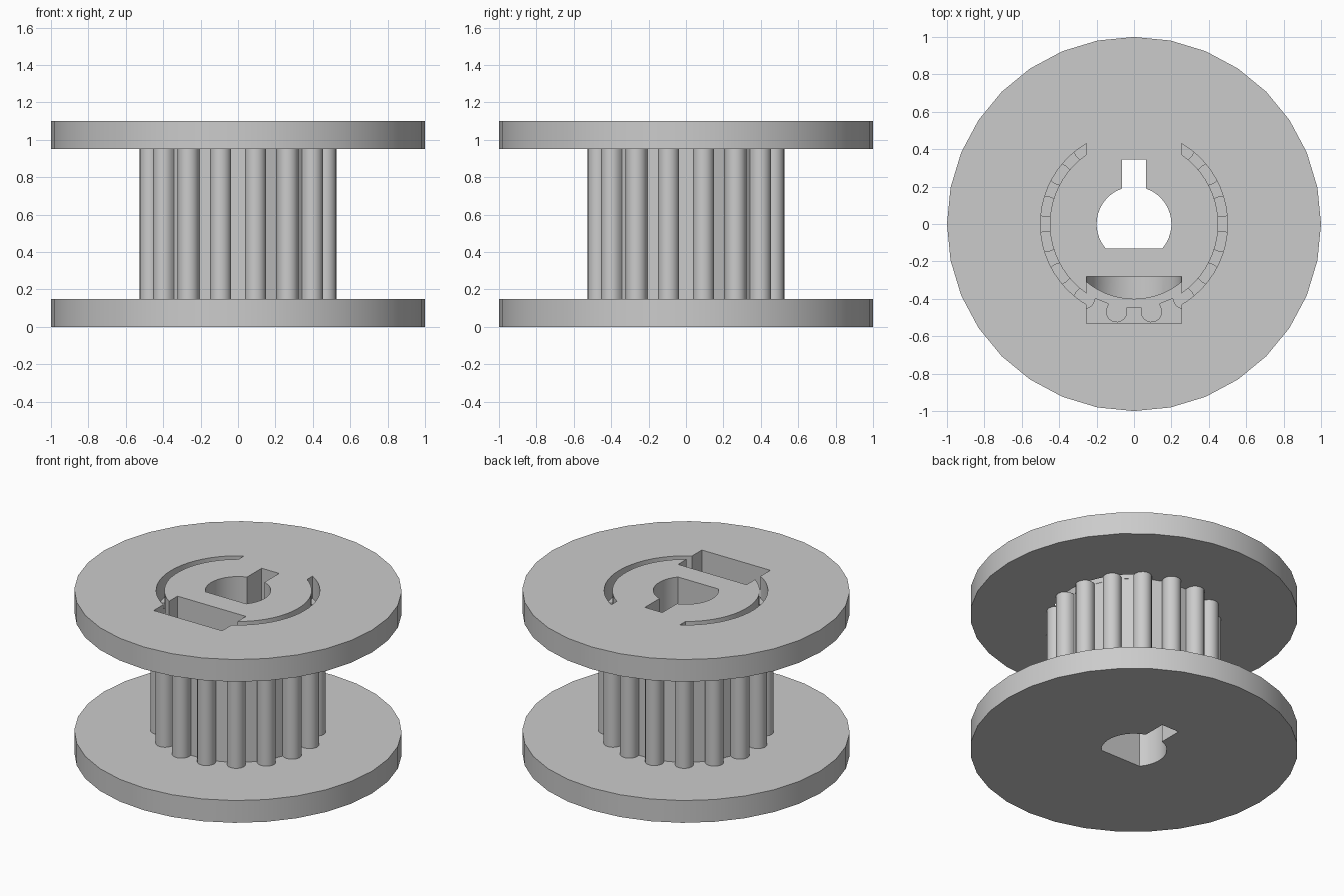
import bpy
import bmesh
from math import sin, cos, acos, asin, pi, radians

cube = bpy.data.objects.get("Cube")
if cube:
    bpy.data.objects.remove(cube, do_unlink=True)

TEETH = 16
LOW, HIGH, TOP = 0.15, 0.95, 1.1     # flange and drum heights

grey = bpy.data.materials.new("plain grey")
grey.use_nodes = True
grey.diffuse_color = (0.6, 0.6, 0.6, 1)
grey.node_tree.nodes["Principled BSDF"].inputs["Base Color"].default_value = (0.6, 0.6, 0.6, 1)


def arc(radius, start, end, steps, cx=0, cy=0):
    """Points along a circular arc, both ends included."""
    angles = [start + (end - start) * i / steps for i in range(steps + 1)]
    return [(cx + radius * cos(a), cy + radius * sin(a)) for a in angles]


def circle(radius, sides):
    return arc(radius, 0, 2 * pi, sides)[:-1]


def prism(name, points, lo, hi, along_y=False):
    """Extrude a closed outline along z, or along y for an x-z outline."""
    bm = bmesh.new()
    place = (lambda u, v: (u, lo, v)) if along_y else (lambda u, v: (u, v, lo))
    face = bm.faces.new([bm.verts.new(place(u, v)) for u, v in points])
    extruded = bmesh.ops.extrude_face_region(bm, geom=[face])["geom"]
    verts = [g for g in extruded if isinstance(g, bmesh.types.BMVert)]
    depth = hi - lo
    bmesh.ops.translate(bm, verts=verts, vec=(0, depth, 0) if along_y else (0, 0, depth))
    bmesh.ops.recalc_face_normals(bm, faces=bm.faces)
    mesh = bpy.data.meshes.new(name)
    bm.to_mesh(mesh)
    bm.free()
    mesh.materials.append(grey)
    obj = bpy.data.objects.new(name, mesh)
    bpy.context.collection.objects.link(obj)
    return obj


def combine(obj, other, operation="DIFFERENCE"):
    """Apply a boolean with a helper object."""
    other.hide_render = True
    mod = obj.modifiers.new("cut", "BOOLEAN")
    mod.operation = operation
    mod.solver = "EXACT"
    mod.object = other
    bpy.context.view_layer.objects.active = obj
    bpy.ops.object.modifier_apply(modifier=mod.name)


# Toothed drum outline: rounded lobes with flat valleys
drum_outline = []
for i in range(TEETH):
    turn = (i + 0.5) * 2 * pi / TEETH
    lobe = [(0.05, 0.446)] + arc(0.057, radians(-15), radians(195), 12, cy=0.478) + [(-0.05, 0.446)]
    drum_outline += [(u * cos(turn) - v * sin(turn), u * sin(turn) + v * cos(turn)) for u, v in lobe]

lower_flange = prism("lower_flange", circle(1, 32), 0, LOW)
upper_flange = prism("upper_flange", circle(1, 32), HIGH, TOP)
drum = prism("toothed_drum", drum_outline, LOW, HIGH)

# Shaft bore: round with a flat at the front and a keyway at the back
flat = asin(0.13 / 0.2)
key = acos(0.065 / 0.2)
bore_outline = (arc(0.2, -flat, key, 12) + [(0.065, 0.345), (-0.065, 0.345)]
                + arc(0.2, pi - key, pi + flat, 12))
bore = prism("bore_cutter", bore_outline, -0.2, TOP + 0.2)
for part in (lower_flange, drum, upper_flange):
    combine(part, bore)

# Round-bottomed nut pocket inside the drum, behind the tooth ring
pocket = prism("pocket_cutter", [(0.25, 1.05)] + arc(0.25, 0, -pi, 24, cy=0.55) + [(-0.25, 1.05)],
               -0.5, -0.28, along_y=True)
limit = prism("pocket_limit", circle(0.4, 64), 0.2, 1.0)
combine(pocket, limit, "INTERSECT")
combine(drum, pocket)

# Openings in the upper flange: two curved slots and the nut opening
helpers = [bore, pocket, limit]
for side in (1, -1):
    outline = (arc(0.5, radians(-61), acos(0.255 / 0.5), 20)
               + arc(0.45, acos(0.255 / 0.45), radians(-61), 20))
    slot = prism("slot_cutter", [(side * x, y) for x, y in outline], 0.9, 1.2)
    combine(upper_flange, slot)
    helpers.append(slot)
opening = prism("opening_cutter", [(-0.255, -0.533), (0.255, -0.533), (0.255, -0.28), (-0.255, -0.28)],
                0.9, 1.2)
combine(upper_flange, opening)
helpers.append(opening)

for helper in helpers:
    bpy.data.objects.remove(helper, do_unlink=True)

# Smooth round sides, keep crisp rims
bpy.ops.object.select_all(action="DESELECT")
for part in (lower_flange, drum, upper_flange):
    part.select_set(True)
bpy.context.view_layer.objects.active = drum
bpy.ops.object.shade_smooth_by_angle(angle=radians(30))
